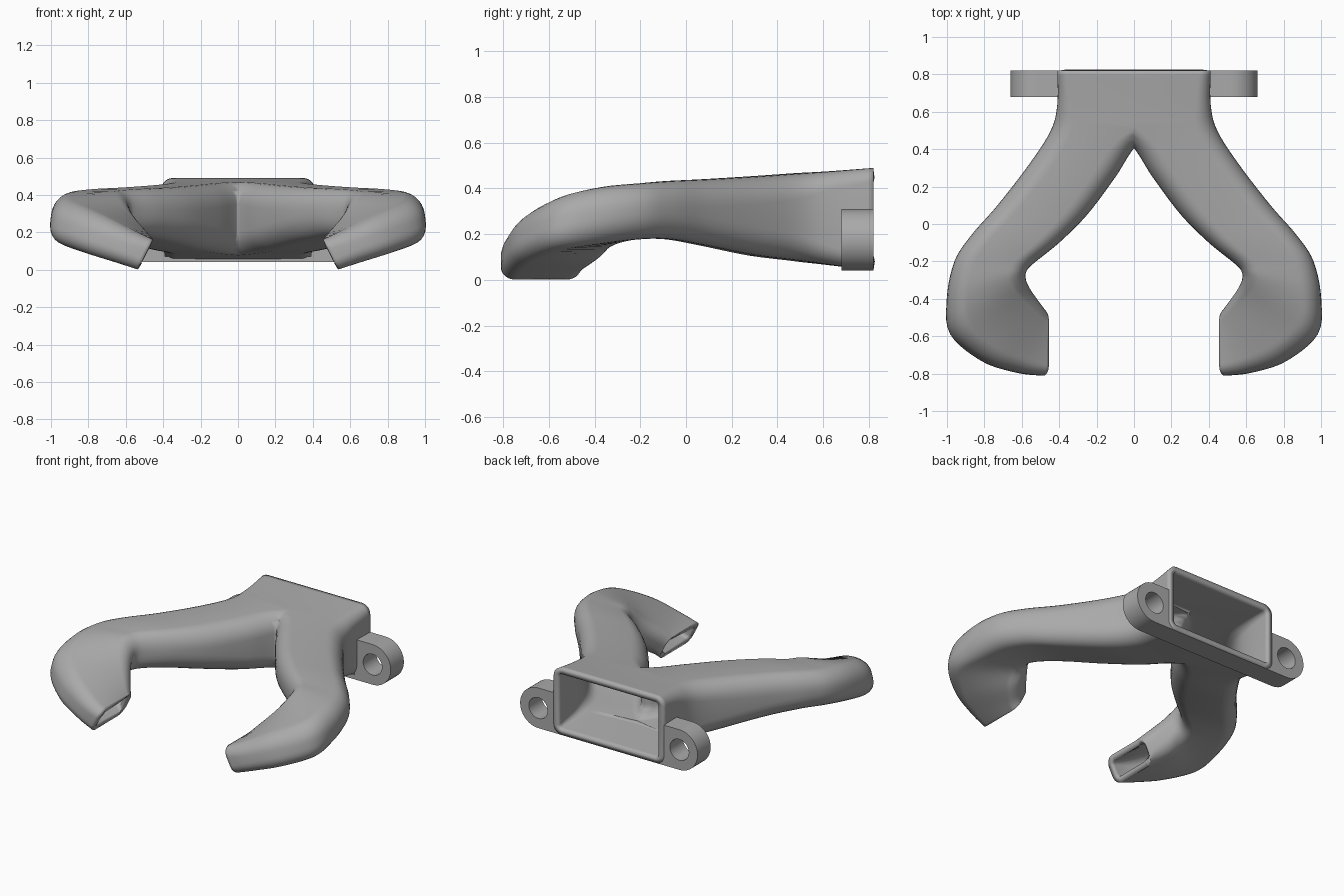
import bpy, bmesh, math
from mathutils import Vector

if "Cube" in bpy.data.objects:
    bpy.data.objects.remove(bpy.data.objects["Cube"])

grey = bpy.data.materials.new("plain grey")
grey.use_nodes = True
grey.diffuse_color = (0.4, 0.4, 0.4, 1)
grey.node_tree.nodes["Principled BSDF"].inputs["Base Color"].default_value = grey.diffuse_color


def make_object(name, bm, mirror=True):
    mesh = bpy.data.meshes.new(name)
    bm.to_mesh(mesh)
    bm.free()
    obj = bpy.data.objects.new(name, mesh)
    bpy.context.collection.objects.link(obj)
    mesh.materials.append(grey)
    if mirror:
        mod = obj.modifiers.new("mirror", 'MIRROR')
        mod.merge_threshold = 0.002
    return obj


def smooth(obj, degrees):
    bpy.ops.object.select_all(action='DESELECT')
    obj.select_set(True)
    bpy.context.view_layer.objects.active = obj
    bpy.ops.object.shade_smooth_by_angle(angle=math.radians(degrees))


def catmull(a, b, c, d, t):
    return [0.5 * (2 * q + (r - p) * t + (2 * p - 5 * q + 4 * r - s) * t * t
                   + (3 * q - p - 3 * r + s) * t ** 3) for p, q, r, s in zip(a, b, c, d)]


def section(ix, iy, iz, ox, oy, oz, height, tilt, radius):
    """Rounded rectangle spanning the inner to the outer edge of the duct."""
    inner, outer = Vector((ix, iy, iz)), Vector((ox, oy, oz))
    middle, across = (inner + outer) / 2, (outer - inner).normalized()
    up = Vector((-tilt, 0, 1)).normalized()
    w, h = (outer - inner).length / 2 - radius, height / 2 - radius
    points = []
    for quarter, (sx, sz) in enumerate([(1, 1), (-1, 1), (-1, -1), (1, -1)]):
        for k in range(8):
            a = math.pi / 2 * (quarter + k / 7)
            points.append(middle + across * (sx * w + radius * math.cos(a))
                          + up * (sz * h + radius * math.sin(a)))
    return points


# Duct stations: inner edge, outer edge, height, tilt, corner radius
stations = [
    (-.41, .82, .265, .41, .82, .265, .45, 0, .06),
    (-.22, .61, .270, .41, .64, .270, .41, 0, .08),
    (-.02, .43, .275, .445, .50, .275, .38, 0, .11),
    (.10, .25, .28, .56, .32, .28, .345, 0, .12),
    (.25, .05, .295, .73, .10, .295, .29, 0, .12),
    (.40, -.10, .305, .87, -.06, .305, .255, 0, .115),
    (.53, -.205, .30, .96, -.20, .30, .245, 0, .11),
    (.575, -.25, .29, 1.0, -.40, .28, .25, .08, .11),
    (.585, -.30, .25, .975, -.59, .25, .24, .25, .10),
    (.565, -.355, .18, .80, -.735, .19, .225, .42, .09),
    (.515, -.43, .115, .62, -.795, .125, .195, .5, .075),
    (.495, -.46, .082, .495, -.81, .082, .18, .5, .06),
]

# Hollow forked duct: one arm lofted, cut at the centre plane and mirrored
bm = bmesh.new()
padded = [stations[0]] + stations + [stations[-1]]
rings = []
for i in range(len(stations) - 1):
    for step in range(5):
        rings.append(section(*catmull(*padded[i:i + 4], step / 5)))
rings.append(section(*stations[-1]))
rings = [[bm.verts.new(p) for p in ring] for ring in rings]
for ring, following in zip(rings, rings[1:]):
    for j in range(len(ring)):
        k = (j + 1) % len(ring)
        bm.faces.new((ring[j], ring[k], following[k], following[j]))
bmesh.ops.bisect_plane(bm, geom=bm.verts[:] + bm.edges[:] + bm.faces[:],
                       plane_co=(0, 0, 0), plane_no=(1, 0, 0), clear_inner=True)
duct = make_object("forked_duct", bm)
smooth(duct, 35)
wall = duct.modifiers.new("wall", 'SOLIDIFY')
wall.thickness = 0.038
wall.offset = -1

# Mounting ears: rounded outer end, square inner end, bolt hole through
bm = bmesh.new()
size, hole, count = 0.135, 0.07, 48
loops = []
for y in (.68, .82):
    outer, bore = [], []
    for n in range(count):
        a = 2 * math.pi * n / count
        c, s = math.cos(a), math.sin(a)
        reach = size if c >= 0 else size / max(abs(c), abs(s))
        outer.append(bm.verts.new((.525 + reach * c, y, .175 + reach * s)))
        bore.append(bm.verts.new((.525 + hole * c, y, .175 + hole * s)))
    loops.append((outer, bore))
(front_rim, front_bore), (back_rim, back_bore) = loops
for a, b in ((front_rim, front_bore), (front_bore, back_bore),
             (back_bore, back_rim), (back_rim, front_rim)):
    for n in range(count):
        m = (n + 1) % count
        bm.faces.new((a[n], a[m], b[m], b[n]))
bmesh.ops.recalc_face_normals(bm, faces=bm.faces[:])
smooth(make_object("mounting_ears", bm), 35)

# Flat foot joining the ears under the mouth
bm = bmesh.new()
bmesh.ops.create_cube(bm, size=1)
bmesh.ops.scale(bm, vec=(.8, .14, .03), verts=bm.verts)
bmesh.ops.translate(bm, vec=(0, .75, .055), verts=bm.verts)
make_object("flange_foot", bm, mirror=False)
